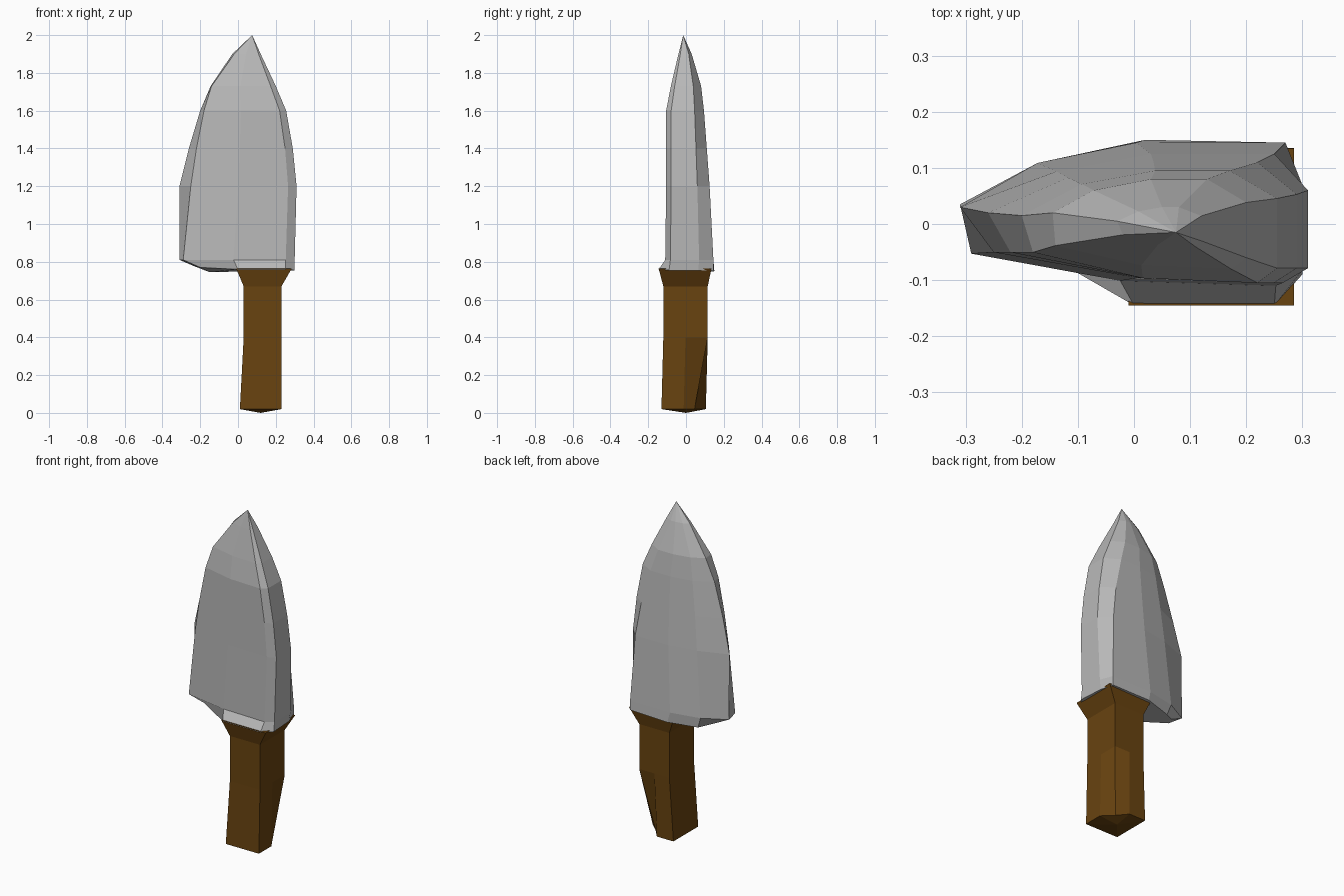
import bpy
import bmesh
from mathutils import Vector

cube = bpy.data.objects.get("Cube")
if cube:
    bpy.data.objects.remove(cube, do_unlink=True)


def make_material(name, color):
    mat = bpy.data.materials.new(name)
    mat.use_nodes = True
    mat.diffuse_color = color
    mat.node_tree.nodes["Principled BSDF"].inputs["Base Color"].default_value = color
    return mat


def loft(name, rings, mat, end_point=None, start_point=None):
    """Skin a stack of equal-sized rings, closing each end with a fan or a cap."""
    bm = bmesh.new()
    loops = [[bm.verts.new(p) for p in ring] for ring in rings]
    count = len(loops[0])
    for low, high in zip(loops, loops[1:]):
        for i in range(count):
            j = (i + 1) % count
            bm.faces.new((low[i], low[j], high[j], high[i]))
    for ring, point in ((loops[0], start_point), (loops[-1], end_point)):
        if point:
            apex = bm.verts.new(point)
            for i in range(count):
                bm.faces.new((ring[i], ring[(i + 1) % count], apex))
        else:
            bm.faces.new(ring)
    bmesh.ops.recalc_face_normals(bm, faces=bm.faces)
    mesh = bpy.data.meshes.new(name)
    bm.to_mesh(mesh)
    bm.free()
    mesh.materials.append(mat)
    obj = bpy.data.objects.new(name, mesh)
    bpy.context.collection.objects.link(obj)
    return obj


def blade_ring(z, ridge, ridge_y, bevel, right, front, back, corner):
    """Wedge section: narrow cutting edge at -x, wide flat spine at +x."""
    def across(t):
        return bevel + (right - bevel) * t
    return [Vector((x, y, z)) for x, y in (
        (ridge, ridge_y),
        (bevel, front * 0.48),
        (across(0.45), front * 0.92),
        (across(0.92), front),
        (right, front * 0.75),
        (right, back * 0.48),
        (corner, back),
        (across(0.5), back),
        (across(0.2), back * 0.75),
    )]


steel = make_material("steel grey", (0.48, 0.48, 0.48, 1))
wood = make_material("dark brown wood", (0.14, 0.056, 0.005, 1))

# Blade: flared collar at the bottom, then tapering sections up to the tip
collar = [Vector(p) for p in (
    (-0.24, 0.03, 0.78), (-0.2, -0.03, 0.77), (0, -0.145, 0.76),
    (0.25, -0.145, 0.76), (0.3, -0.09, 0.755), (0.29, 0.065, 0.755),
    (0.27, 0.145, 0.755), (0.02, 0.15, 0.75), (-0.15, 0.1, 0.745),
)]
sections = [
    blade_ring(0.81, -0.31, 0.035, -0.29, 0.3, -0.11, 0.145, 0.27),
    blade_ring(1.2, -0.31, 0.03, -0.25, 0.31, -0.105, 0.125, 0.25),
    blade_ring(1.4, -0.26, 0.02, -0.22, 0.29, -0.105, 0.11, 0.22),
    blade_ring(1.6, -0.2, 0.015, -0.18, 0.255, -0.105, 0.095, 0.17),
    blade_ring(1.73, -0.145, 0.02, -0.14, 0.2, -0.08, 0.08, 0.13),
    blade_ring(1.9, -0.03, 0.005, -0.02, 0.12, -0.04, 0.03, 0.08),
]
loft("blade", [collar] + sections, steel, end_point=(0.075, -0.015, 2))


def handle_ring(z, left, right, front, back, cut=0.0):
    """Box section whose back +x corner can be cut away."""
    mid_x, mid_y = (left + right) / 2, (front + back) / 2
    return [Vector((x, y, z)) for x, y in (
        (left, front), (right, front), (right, mid_y),
        (right - cut, back - cut), (mid_x, back), (left, back),
    )]


# Handle: faceted butt, straight grip, flared top under the blade
loft("handle", [
    handle_ring(0.02, 0.01, 0.23, -0.13, 0.105, 0.06),
    handle_ring(0.4, 0.03, 0.23, -0.12, 0.115),
    handle_ring(0.67, 0.03, 0.23, -0.12, 0.115),
    handle_ring(0.765, -0.01, 0.285, -0.145, 0.135),
], wood, start_point=(0.12, 0, 0))
